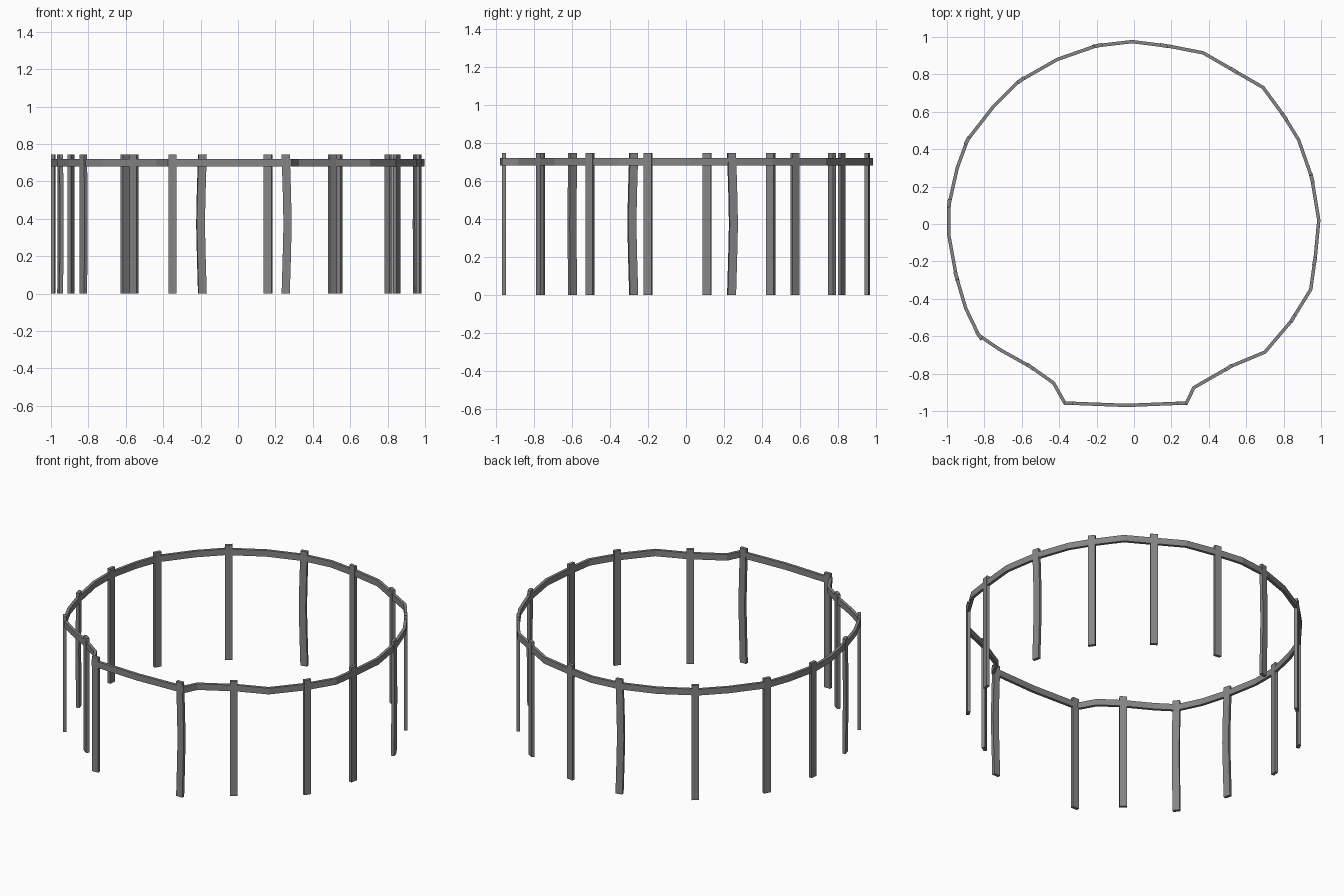
import bpy, bmesh
from mathutils import Vector

if "Cube" in bpy.data.objects:
    bpy.data.objects.remove(bpy.data.objects["Cube"])

# Dark grey metal
DARK = bpy.data.materials.new("dark_grey")
DARK.diffuse_color = (.235, .235, .235, 1)
DARK.use_nodes = True
DARK.node_tree.nodes["Principled BSDF"].inputs["Base Color"].default_value = DARK.diffuse_color

# Centre line of the rail, seen from above, clockwise from the back
PATH = [Vector(p) for p in [
    (-.01, .975), (.19, .95), (.37, .915), (.69, .73), (.80, .58), (.88, .45),
    (.95, .25), (.988, .02), (.97, -.17), (.945, -.35), (.84, -.52), (.70, -.685),
    (.52, -.76), (.32, -.875), (.28, -.957), (-.04, -.97), (-.37, -.957),
    (-.43, -.85), (-.55, -.765), (-.72, -.67), (-.83, -.595), (-.90, -.45),
    (-.95, -.28), (-.99, -.06), (-.99, .10), (-.945, .30), (-.89, .45),
    (-.75, .63), (-.62, .76), (-.41, .88), (-.20, .953)]]
# Posts: x, y, sideways bow at mid height
POSTS = [(-.19, .95, .01), (.16, .955, 0), (.535, .82, 0), (.80, .57, 0),
         (.953, .24, .01), (.965, -.20, 0), (.85, -.505, 0), (.51, -.775, 0),
         (.255, -.958, .01), (-.35, -.958, 0), (-.56, -.77, 0),
         (-.83, -.60, .004), (-.95, -.275, .01), (-.987, .11, 0),
         (-.89, .445, 0), (-.605, .77, 0)]


def loft(name, rings, closed):
    """Join equal four-sided rings into one flat-shaded mesh."""
    bm = bmesh.new()
    vs = [[bm.verts.new(p) for p in r] for r in rings]
    for i in range(len(vs) if closed else len(vs) - 1):
        a, b = vs[i], vs[(i + 1) % len(vs)]
        for k in range(4):
            bm.faces.new((a[k], a[(k + 1) % 4], b[(k + 1) % 4], b[k]))
    if not closed:
        bm.faces.new(vs[0])
        bm.faces.new(vs[-1])
    bmesh.ops.recalc_face_normals(bm, faces=bm.faces)
    me = bpy.data.meshes.new(name)
    bm.to_mesh(me)
    bm.free()
    me.materials.append(DARK)
    bpy.context.collection.objects.link(bpy.data.objects.new(name, me))


# Rail: mitred rectangular section swept round the path
rings = []
for i, p in enumerate(PATH):
    d0 = (p - PATH[i - 1]).normalized()
    d1 = (PATH[(i + 1) % len(PATH)] - p).normalized()
    t = (d0 + d1).normalized()
    n = Vector((-t.y, t.x)) * .009 / t.dot(d0)
    a, b = p + n, p - n
    rings.append([(a.x, a.y, .68), (b.x, b.y, .68), (b.x, b.y, .72), (a.x, a.y, .72)])
loft("rail", rings, True)


def on_rail(p):
    """Closest point of the rail centre line."""
    found = []
    for i, a in enumerate(PATH):
        d = PATH[(i + 1) % len(PATH)] - a
        s = max(0, min(1, (p - a).dot(d) / d.length_squared))
        found.append(a + d * s)
    return min(found, key=lambda q: (q - p).length)


# Posts: flat planks facing outwards, a few bowed sideways
for k, (x, y, bow) in enumerate(POSTS):
    c = on_rail(Vector((x, y)))
    out = Vector((0, -1)) if y < -.9 else c.normalized()
    side = Vector((-out.y, out.x))
    rings = []
    for z, f in ((0, 0), (.2, .6), (.37, 1), (.52, .7), (.745, 0)):
        m = c + side * bow * f
        rings.append([(*(m + side * u * .022 + out * v * .010), z)
                      for u, v in ((-1, -1), (1, -1), (1, 1), (-1, 1))])
    if not bow:
        rings = [rings[0], rings[-1]]
    loft(f"post_{k + 1:02d}", rings, False)
